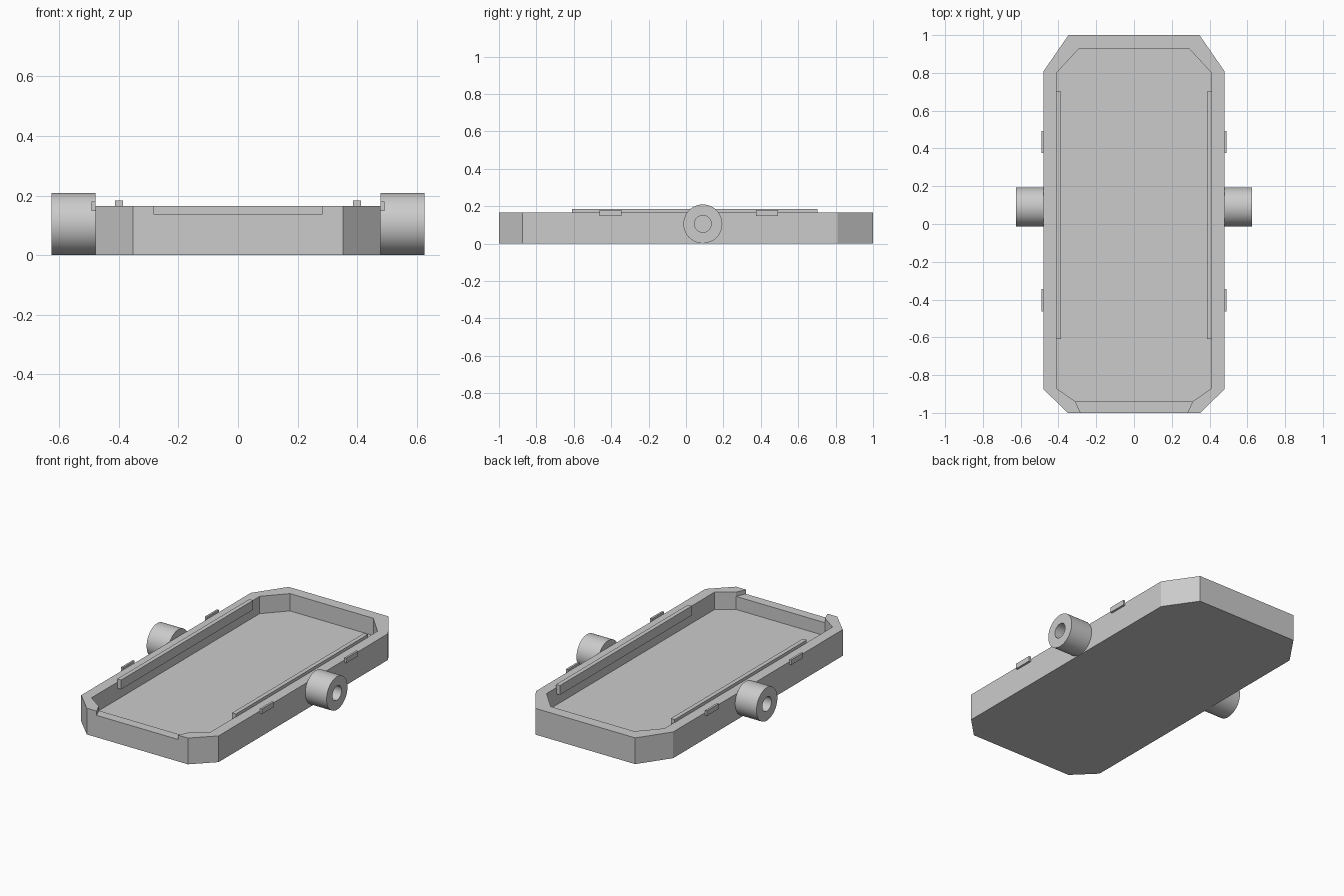
import bpy, bmesh
from math import pi
from mathutils import Matrix

if "Cube" in bpy.data.objects:
    bpy.data.objects.remove(bpy.data.objects["Cube"])

# Single grey material
grey = bpy.data.materials.new("light grey")
grey.use_nodes = True
colour = (0.6, 0.6, 0.6, 1)
grey.diffuse_color = colour
grey.node_tree.nodes["Principled BSDF"].inputs["Base Color"].default_value = colour


def finish(name, bm):
    bmesh.ops.recalc_face_normals(bm, faces=bm.faces)
    mesh = bpy.data.meshes.new(name)
    bm.to_mesh(mesh)
    bm.free()
    mesh.materials.append(grey)
    obj = bpy.data.objects.new(name, mesh)
    bpy.context.collection.objects.link(obj)
    return obj


def prism(name, half_outline, z0, z1):
    """Extrude an outline given by its +x half, mirrored to -x."""
    outline = half_outline + [(-x, y) for x, y in reversed(half_outline)]
    bm = bmesh.new()
    face = bm.faces.new([bm.verts.new((x, y, z0)) for x, y in outline])
    top = bmesh.ops.extrude_face_region(bm, geom=[face])["geom"]
    bmesh.ops.translate(bm, vec=(0, 0, z1 - z0),
                        verts=[v for v in top if isinstance(v, bmesh.types.BMVert)])
    return finish(name, bm)


def box(name, x, y, z):
    """Box from (min, max) ranges."""
    bm = bmesh.new()
    bmesh.ops.create_cube(bm, size=1)
    for v in bm.verts:
        v.co = [r[0] if c < 0 else r[1] for c, r in zip(v.co, (x, y, z))]
    return finish(name, bm)


def cut(obj, cutter):
    mod = obj.modifiers.new("cut", 'BOOLEAN')
    mod.operation = 'DIFFERENCE'
    mod.solver = 'EXACT'
    mod.object = cutter
    bpy.context.view_layer.objects.active = obj
    bpy.ops.object.modifier_apply(modifier=mod.name)
    bpy.data.objects.remove(cutter)


# Tray with chamfered corners, hollow and a lowered front lip
H = 0.165
tray = prism("tray", [(0.352, -1), (0.478, -0.875), (0.478, 0.81), (0.347, 1)], 0, H)
cut(tray, prism("hollow_cutter", [(0.31, -0.94), (0.41, -0.87), (0.41, 0.8), (0.29, 0.93)], 0.056, 0.3))
cut(tray, prism("lip_cutter", [(0.2605, -1.05), (0.3145, -0.93)], 0.138, 0.3))


def hub(name, side, x0=0.478, x1=0.626, outer=0.104, inner=0.045):
    """Hollow cylinder, lathed around the x axis."""
    bm = bmesh.new()
    ring = [bm.verts.new((x, 0, r)) for x, r in
            ((x0, inner), (x0, outer), (x1, outer), (x1, inner))]
    edges = [bm.edges.new((ring[i], ring[(i + 1) % 4])) for i in range(4)]
    bmesh.ops.spin(bm, geom=ring + edges, cent=(0, 0, 0), axis=(1, 0, 0),
                   angle=2 * pi, steps=48, use_merge=True)
    bmesh.ops.remove_doubles(bm, verts=bm.verts, dist=1e-5)
    bmesh.ops.transform(bm, verts=bm.verts,
                        matrix=Matrix.Translation((0, 0.09, 0.105)) @ Matrix.Diagonal((side, 1, 1, 1)))
    obj = finish(name, bm)
    bpy.ops.object.select_all(action='DESELECT')
    obj.select_set(True)
    bpy.context.view_layer.objects.active = obj
    bpy.ops.object.shade_smooth_by_angle()


# Side fittings, repeated left and right
for side, label in ((1, "left"), (-1, "right")):
    def span(a, b):
        return sorted((side * a, side * b))
    hub(label + "_hub", side)
    box(label + "_rail", span(0.386, 0.413), (-0.61, 0.702), (0.125, 0.184))
    box(label + "_front_clip", span(0.478, 0.491), (-0.462, -0.345), (0.148, 0.18))
    box(label + "_rear_clip", span(0.478, 0.491), (0.375, 0.492), (0.148, 0.18))
